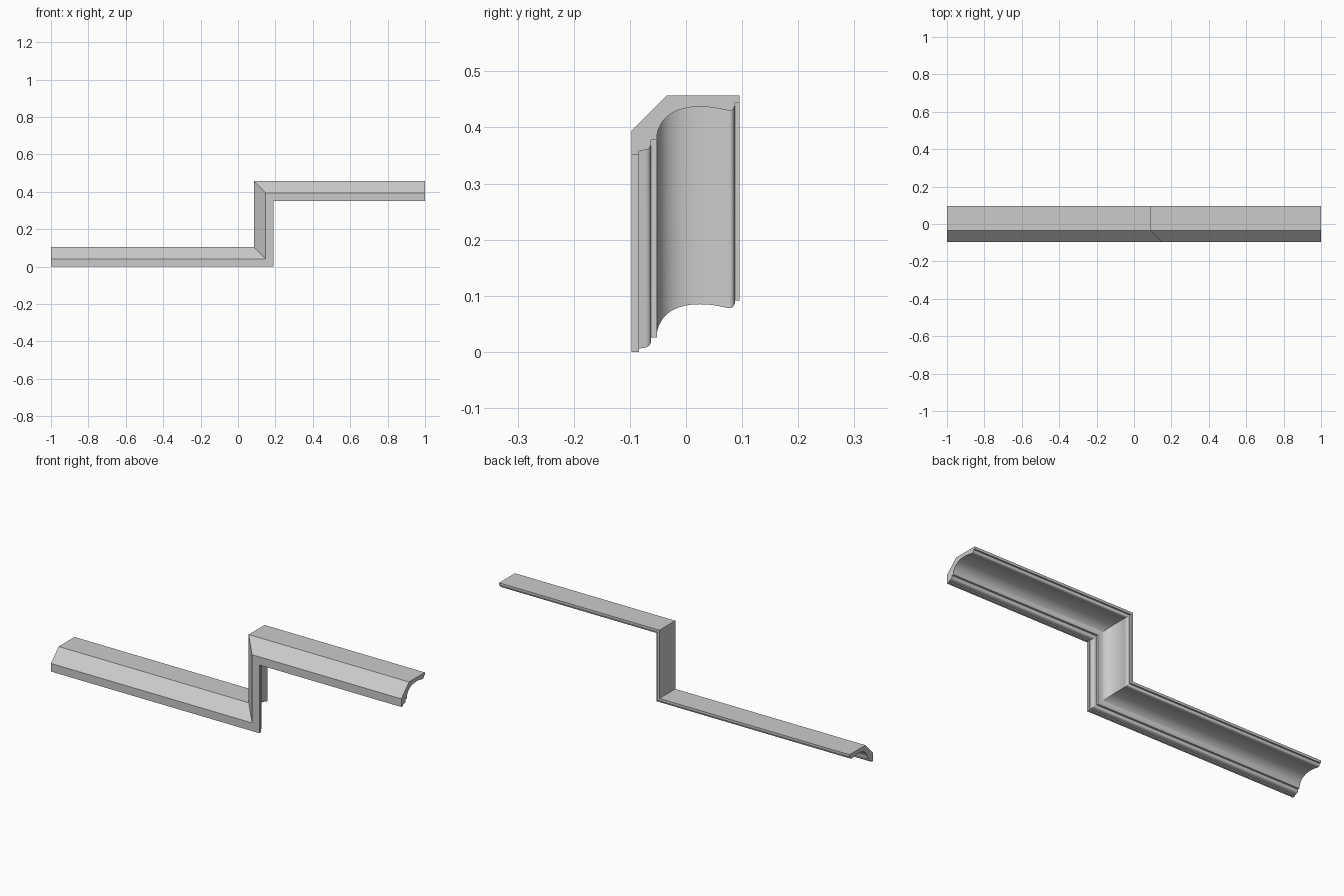
import bpy, bmesh, math
from mathutils import Vector
from mathutils.geometry import interpolate_bezier

if "Cube" in bpy.data.objects:
    bpy.data.objects.remove(bpy.data.objects["Cube"])


def curve(a, b, c, d, n):
    return [tuple(p) for p in interpolate_bezier(Vector(a), Vector(b), Vector(c), Vector(d), n)]


# Cross-section (y, height): back of the moulding, then the moulded face
profile = [(-0.097, 0), (-0.097, 0.042), (-0.034, 0.105), (0.095, 0.105),
           (0.095, 0.092), (0.087, 0.092)]
profile += curve((0.087, 0.087), (0.085, 0.080), (0.082, 0.0775), (0.076, 0.078), 6)     # small bead
profile += curve((0.076, 0.078), (0.058, 0.082), (0.042, 0.085), (0.025, 0.085), 7)[1:]  # shallow ogee
profile += curve((0.025, 0.085), (-0.022, 0.085), (-0.047, 0.065), (-0.052, 0.033), 14)[1:]  # cove
profile += [(-0.052, 0.026), (-0.062, 0.026)]
profile += curve((-0.062, 0.020), (-0.063, 0.012), (-0.066, 0.009), (-0.072, 0.008), 6)  # lower round
profile += [(-0.084, 0.006), (-0.084, 0)]

# Path stations: left end, two mitred corners, right end
RISE, OUTER_X = 0.352, 0.19
stations = [
    lambda y, h: (-1, y, h),
    lambda y, h: (OUTER_X - h, y, h),
    lambda y, h: (OUTER_X - h, y, h + RISE),
    lambda y, h: (1, y, h + RISE),
]

bm = bmesh.new()
rings = [[bm.verts.new(f(y, h)) for y, h in profile] for f in stations]
n = len(profile)
for r0, r1 in zip(rings, rings[1:]):
    for i in range(n):
        j = (i + 1) % n
        bm.faces.new((r0[i], r0[j], r1[j], r1[i]))
bm.faces.new(rings[0])
bm.faces.new(rings[-1][::-1])
bmesh.ops.recalc_face_normals(bm, faces=bm.faces)

mesh = bpy.data.meshes.new("stepped_moulding")
bm.to_mesh(mesh)
bm.free()
obj = bpy.data.objects.new("stepped_moulding", mesh)
bpy.context.collection.objects.link(obj)
bpy.context.view_layer.objects.active = obj
obj.select_set(True)
bpy.ops.object.shade_smooth_by_angle(angle=math.radians(30))
